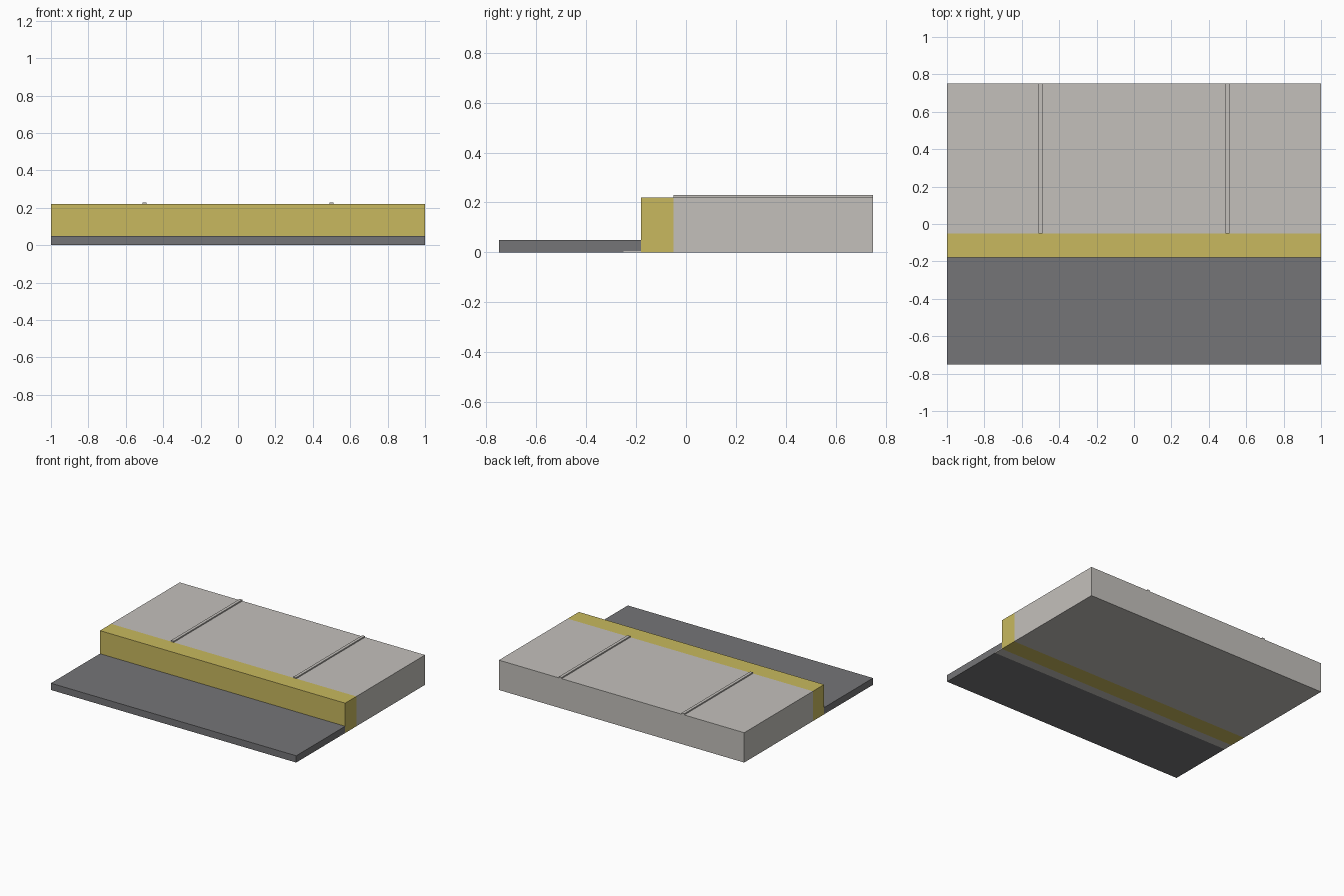
import bpy, bmesh

if "Cube" in bpy.data.objects:
    bpy.data.objects.remove(bpy.data.objects["Cube"])


def material(name, color):
    m = bpy.data.materials.new(name)
    m.diffuse_color = (*color, 1)
    m.use_nodes = True
    m.node_tree.nodes["Principled BSDF"].inputs["Base Color"].default_value = m.diffuse_color
    return m


concrete = material("concrete", (0.55, 0.53, 0.50))
yellow = material("yellow_paint", (0.58, 0.485, 0.112))
asphalt = material("asphalt", (0.178, 0.178, 0.185))


def extrude_profile(name, profile, mat, x0=-1.0, x1=1.0):
    """Extrude a y-z outline along x."""
    bm = bmesh.new()
    face = bm.faces.new([bm.verts.new((x0, y, z)) for y, z in profile])
    ext = bmesh.ops.extrude_face_region(bm, geom=[face])
    moved = [v for v in ext["geom"] if isinstance(v, bmesh.types.BMVert)]
    bmesh.ops.translate(bm, verts=moved, vec=(x1 - x0, 0, 0))
    bmesh.ops.recalc_face_normals(bm, faces=bm.faces)
    mesh = bpy.data.meshes.new(name)
    bm.to_mesh(mesh)
    bm.free()
    mesh.materials.append(mat)
    obj = bpy.data.objects.new(name, mesh)
    bpy.context.collection.objects.link(obj)
    return obj


def rect(y0, y1, z0, z1):
    return [(y0, z0), (y1, z0), (y1, z1), (y0, z1)]


FRONT, GUTTER, KERB, WALK, BACK = -0.75, -0.25, -0.18, -0.05, 0.75
ROAD_TOP, WALK_TOP = 0.05, 0.22
FOOT = 0.006

# Road slab, notched underneath where the gutter footing sits
extrude_profile("road", [(FRONT, 0), (GUTTER, 0), (GUTTER, FOOT), (KERB, FOOT),
                         (KERB, ROAD_TOP), (FRONT, ROAD_TOP)], asphalt)
extrude_profile("gutter_footing", rect(GUTTER, KERB, 0, FOOT), concrete)

# Painted kerb and pavement slab
extrude_profile("kerb", rect(KERB, WALK, 0, WALK_TOP), yellow)
extrude_profile("pavement", rect(WALK, BACK, 0, WALK_TOP), concrete)

# Raised joints across the pavement
for side, x in (("left", -0.5), ("right", 0.5)):
    extrude_profile("joint_" + side, rect(WALK, BACK, WALK_TOP - 0.005, 0.229),
                    concrete, x - 0.011, x + 0.011)
